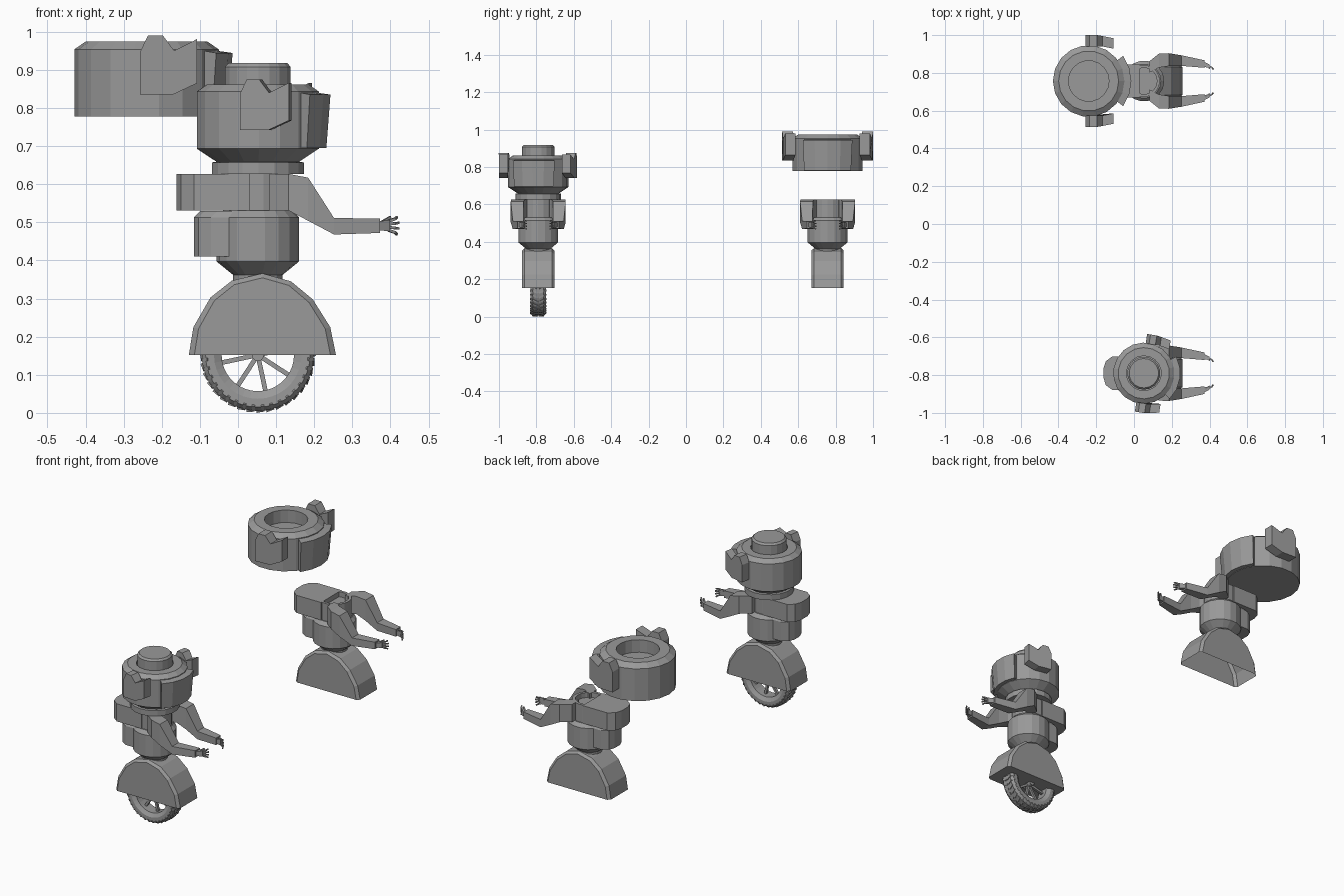
import bpy, bmesh
from math import sin, cos, pi, radians
from mathutils import Matrix, Vector

cube = bpy.data.objects.get("Cube")
if cube:
    bpy.data.objects.remove(cube, do_unlink=True)

grey = bpy.data.materials.new("plain grey")
grey.use_nodes = True
GREY = (0.32, 0.32, 0.32, 1)
grey.diffuse_color = GREY
grey.node_tree.nodes["Principled BSDF"].inputs["Base Color"].default_value = GREY


def finish(name, bm, place):
    """Turn a bmesh into a flat shaded object at the given placement."""
    bmesh.ops.remove_doubles(bm, verts=bm.verts, dist=1e-5)
    bmesh.ops.recalc_face_normals(bm, faces=bm.faces)
    mesh = bpy.data.meshes.new(name)
    bm.to_mesh(mesh)
    bm.free()
    mesh.materials.append(grey)
    ob = bpy.data.objects.new(name, mesh)
    ob.matrix_world = place
    bpy.context.collection.objects.link(ob)


def add_loft(bm, rings, skip=None, loop=False):
    """Skin a row of equal point rings; skip leaves one side open."""
    vs = [[bm.verts.new(p) for p in ring] for ring in rings]
    n = len(vs[0])
    pairs = list(zip(vs, vs[1:] + vs[:1])) if loop else list(zip(vs, vs[1:]))
    for a, b in pairs:
        for i in range(n):
            if i != skip:
                j = (i + 1) % n
                bm.faces.new((a[i], a[j], b[j], b[i]))
    if not loop:
        bm.faces.new(vs[0])
        bm.faces.new(vs[-1])


def loft(name, rings, place, **kw):
    bm = bmesh.new()
    add_loft(bm, rings, **kw)
    finish(name, bm, place)


def lathe(name, profile, place, sides=18):
    """Turn (radius, z) points round the z axis."""
    rings = [[(r * cos(2 * pi * i / sides), r * sin(2 * pi * i / sides), z)
              for i in range(sides)] for r, z in profile]
    loft(name, rings, place)


def beam(bm, a, b, w, h):
    """Thin box between two points."""
    a, b = Vector(a), Vector(b)
    rot = (b - a).to_track_quat('X', 'Z').to_matrix().to_4x4()
    m = Matrix.Translation((a + b) / 2) @ rot @ Matrix.Diagonal(((b - a).length, w, h, 1))
    bmesh.ops.create_cube(bm, size=1, matrix=m)


def fender(tag, place, closed):
    arch = [(-.193, .152), (-.181, .225), (-.136, .303), (-.08, .347), (0, .366),
            (.075, .345), (.132, .298), (.178, .225), (.193, .152)]
    rings = []
    for y, sx, sz in ((-.086, .925, .945), (-.073, 1, 1), (.073, 1, 1), (.086, .925, .945)):
        rings.append([(.012 + x * sx, y, .152 + (z - .152) * sz) for x, z in arch])
    loft(tag + "fender", rings, place, skip=None if closed else len(arch) - 1)


def backpack(name, place, back, front, half, z0, z1, top):
    """Rounded block behind the torso, with a sloping top edge."""
    plan = [(front, -half), (back + .045, -half), (back + .012, -half * .72), (back, -half * .3),
            (back, half * .3), (back + .012, half * .72), (back + .045, half), (front, half)]
    rings = [[(x, y, z0) for x, y in plan], [(x, y, z1) for x, y in plan]]
    if top > z1:
        rings.append([(x + .018 if x < front else x, y * .85, top) for x, y in plan])
    loft(name, rings, place)


def torso(tag, place):
    lathe(tag + "waist", [(.065, .345), (.065, .362), (.108, .397), (.108, .513), (.09, .531)], place)
    lathe(tag + "chest", [(.085, .528), (.085, .627), (.07, .627), (.07, .6)], place)
    backpack(tag + "lower_pack", place, -.168, -.05, .075, .41, .513, .53)
    backpack(tag + "upper_pack", place, -.213, -.02, .088, .531, .627, .627)

    # Arms: shoulder, elbow and wrist sections, then curled fingers
    sections = [(.03, .075, .03, .531, .627), (.08, .108, .037, .531, .627),
                (.132, .113, .034, .504, .617), (.2, .108, .028, .468, .511),
                (.32, .09, .02, .472, .51)]
    palm = [(.32, .088, .014, .479, .503), (.347, .079, .008, .476, .506)]
    for side, s in (("left", 1), ("right", -1)):
        for part, rows in (("arm", sections), ("palm", palm)):
            rings = [[(x, s * (y - w), lo), (x, s * (y + w), lo),
                      (x, s * (y + w), hi), (x, s * (y - w), hi)] for x, y, w, lo, hi in rows]
            loft(tag + side + "_" + part, rings, place)
        bm = bmesh.new()
        for i in range(4):
            t = i - 1.5
            root = (.343, s * .08, .491 + t * .008)
            knuckle = (.36, s * .072, .491 + t * .012)
            tip = (.372 - abs(t) * .005, s * .062, .491 + t * .015)
            beam(bm, root, knuckle, .008, .007)
            beam(bm, knuckle, tip, .006, .006)
        beam(bm, (.325, s * .085, .5), (.348, s * .068, .513), .007, .007)
        finish(tag + side + "_fingers", bm, place)


def head(tag, place, with_base):
    # Ring shaped shell with a sunken top
    profile = [(.162, 0), (.162, .15), (.136, .168), (.092, .168), (.092, .11)]
    if with_base:
        profile = [(.122, -.066), (.122, -.036), (.11, -.034)] + profile
    lathe(tag + "head_shell", profile, place)
    if with_base:
        lathe(tag + "head_cap", [(.087, .11), (.087, .215), (.078, .225)], place)

    # Curved visor leaning outwards
    rings = []
    for i in range(5):
        a = radians(-36 + 18 * i)
        rings.append([(r * cos(a), r * sin(a), z) for r, z in
                      ((.15, .002), (.182, .002), (.193, .142), (.15, .148))])
    loft(tag + "visor", rings, place)

    # Notched ear plates
    outline = [(-.015, .049), (-.015, .143), (.003, .181), (.037, .181),
               (.062, .147), (.113, .173), (.113, .074), (.06, .049)]
    for side, s in (("left", 1), ("right", -1)):
        inner = [(x, s * (.157 - max(0, x - .06) * .2), z) for x, z in outline]
        outer = [(x, s * (.208 - max(0, x - .04) * .2), z) for x, z in outline]
        loft(tag + side + "_ear", [inner, outer], place)


def wheel(tag, place):
    hub = place @ Matrix.Translation((0, 0, .152)) @ Matrix.Rotation(pi / 2, 4, 'X')
    # Tyre: closed cross-section swept round the axle
    section = [(.095, -.03), (.115, -.042), (.137, -.042), (.147, -.028),
               (.147, .028), (.137, .042), (.115, .042), (.095, .03)]
    n = 36
    rings = [[(r * cos(2 * pi * i / n), r * sin(2 * pi * i / n), z) for r, z in section]
             for i in range(n)]
    loft(tag + "tyre", rings, hub, loop=True)

    # Slanted tread bars in a chevron
    bm = bmesh.new()
    for i in range(n):
        a = 2 * pi * i / n
        b = a + .09
        for s in (-1, 1):
            mid = (.147 * cos(a), .147 * sin(a), s * .004)
            edge = (.145 * cos(b), .145 * sin(b), s * .03)
            side = (.132 * cos(b), .132 * sin(b), s * .043)
            beam(bm, mid, edge, .009, .009)
            beam(bm, edge, side, .008, .006)
    finish(tag + "tyre_tread", bm, hub)

    # Hub and spokes
    lathe(tag + "hub", [(.016, -.03), (.016, .03)], hub, 12)
    bm = bmesh.new()
    for i in range(8):
        a = 2 * pi * i / 8 + radians(12)
        beam(bm, (0, 0, 0), (.1 * cos(a), .1 * sin(a), 0), .012, .014)
    finish(tag + "spokes", bm, hub)


# Complete figure, with its head turned a little
whole = Matrix.Translation((.052, -.79, 0))
wheel("whole_", whole)
fender("whole_", whole, True)
torso("whole_", whole)
head("whole_", whole @ Matrix.Translation((0, 0, .693)) @ Matrix.Rotation(radians(-9), 4, 'Z'), True)

# Second figure without a wheel, its larger head set apart
spare = Matrix.Translation((.052, .757, 0))
fender("spare_", spare, False)
torso("spare_", spare)
head("spare_", Matrix.Translation((-.24, .757, .778)) @ Matrix.Scale(1.17, 4), False)
